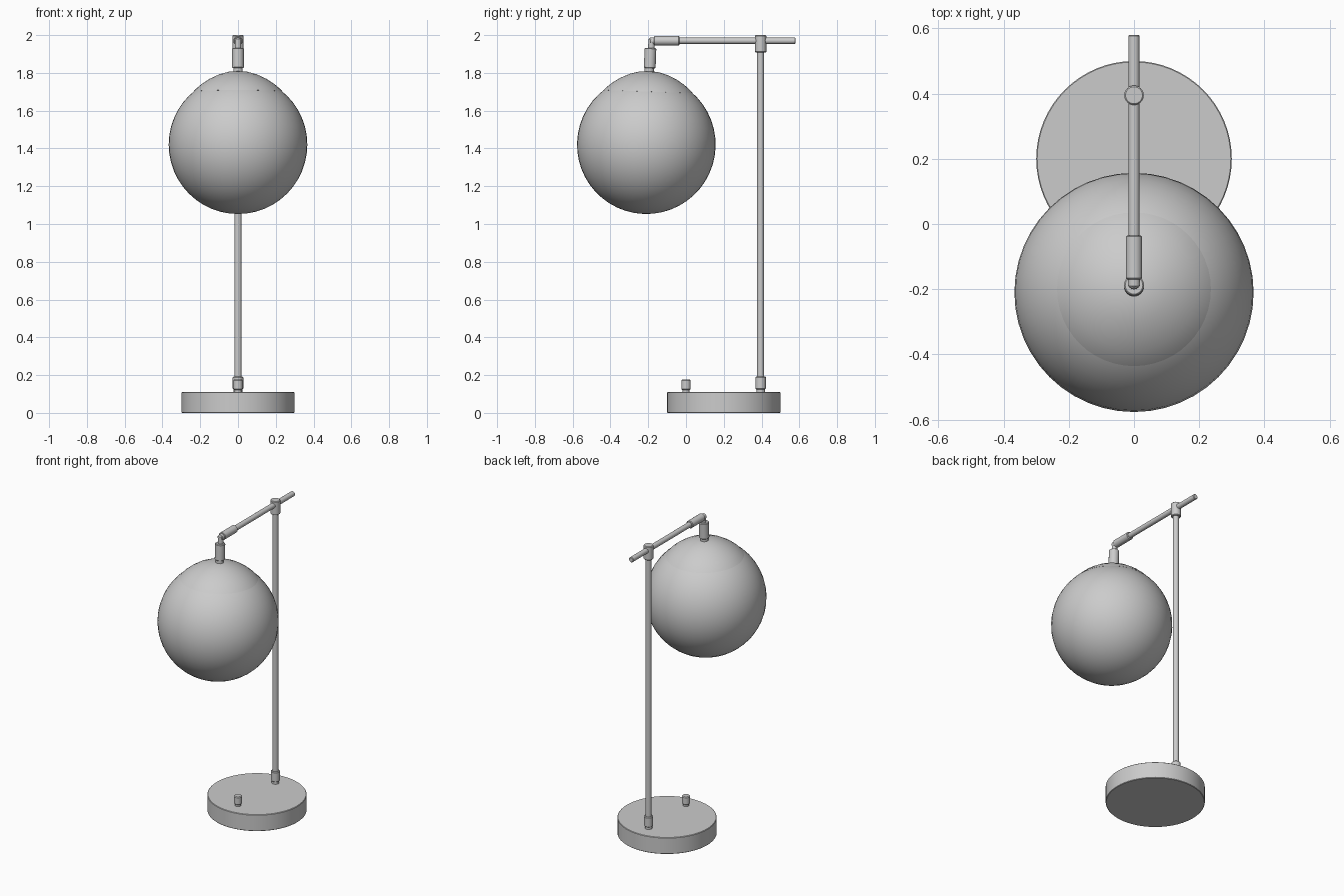
import bpy
import bmesh
import math
from mathutils import Matrix, Vector

cube = bpy.data.objects.get("Cube")
if cube:
    bpy.data.objects.remove(cube, do_unlink=True)

grey = bpy.data.materials.new("plain_grey")
grey.use_nodes = True
colour = (0.6, 0.6, 0.6, 1)
grey.diffuse_color = colour
grey.node_tree.nodes["Principled BSDF"].inputs["Base Color"].default_value = colour


def lathe(name, profile, location, tilt=0, sides=24):
    """Spin (radius, height) points about a z axis, then tilt about x in degrees."""
    bm = bmesh.new()
    verts = [bm.verts.new((r, 0, h)) for r, h in profile]
    edges = [bm.edges.new(pair) for pair in zip(verts, verts[1:])]
    bmesh.ops.spin(bm, geom=verts + edges, axis=(0, 0, 1), cent=(0, 0, 0),
                   angle=math.tau, steps=sides)
    bmesh.ops.remove_doubles(bm, verts=bm.verts, dist=0.0001)
    bmesh.ops.recalc_face_normals(bm, faces=bm.faces)
    bm.transform(Matrix.Rotation(math.radians(tilt), 4, "X"))
    mesh = bpy.data.meshes.new(name)
    bm.to_mesh(mesh)
    bm.free()
    mesh.materials.append(grey)
    obj = bpy.data.objects.new(name, mesh)
    obj.location = location
    bpy.context.collection.objects.link(obj)
    bpy.ops.object.select_all(action="DESELECT")
    obj.select_set(True)
    bpy.context.view_layer.objects.active = obj
    bpy.ops.object.shade_smooth_by_angle(angle=math.radians(40))
    return obj


def rod(name, radius, start, end, bevel=0.003, sides=24):
    """Closed cylinder with softened rims between two points in the x = 0 plane."""
    direction = Vector(end) - Vector(start)
    length = direction.length
    profile = [(0, 0), (radius - bevel, 0), (radius, bevel),
               (radius, length - bevel), (radius - bevel, length), (0, length)]
    tilt = math.degrees(math.atan2(-direction.y, direction.z))
    return lathe(name, profile, start, tilt, sides)


def arc(radius, first, last, steps):
    """Profile points on a circle, measured in degrees from the upward axis."""
    angles = [math.radians(first + (last - first) * i / steps) for i in range(steps + 1)]
    return [(radius * math.sin(a), radius * math.cos(a)) for a in angles]


# Base and switch
rod("base", 0.3, (0, 0.2, 0), (0, 0.2, 0.11), sides=64)
rod("switch_stem", 0.018, (0, 0, 0.1), (0, 0, 0.13))
rod("switch_knob", 0.025, (0, 0, 0.122), (0, 0, 0.176), 0.005)

# Upright pole with its collars
POLE_Y = 0.395
rod("pole", 0.019, (0, POLE_Y, 0.1), (0, POLE_Y, 1.95))
rod("pole_foot", 0.023, (0, POLE_Y, 0.1), (0, POLE_Y, 0.14))
rod("lower_collar", 0.028, (0, POLE_Y, 0.125), (0, POLE_Y, 0.192), 0.004)
rod("upper_collar", 0.03, (0, POLE_Y, 1.908), (0, POLE_Y, 2.0), 0.004)

# Horizontal arm and end sleeve
rod("arm", 0.017, (0, -0.1, 1.97), (0, 0.58, 1.97))
rod("arm_sleeve", 0.025, (0, -0.17, 1.97), (0, -0.035, 1.97), 0.004)

# Elbow joint
rod("elbow_arm_side", 0.019, (0, -0.192, 1.968), (0, -0.15, 1.97))
rod("elbow_head_side", 0.017, (0, -0.184, 1.91), (0, -0.182, 1.984), 0.006)

# Socket, cap and globe share a slight tilt
TILT = -2
rod("socket_neck", 0.025, (0, -0.195, 1.79), (0, -0.193, 1.84))
rod("socket", 0.031, (0, -0.192, 1.825), (0, -0.188, 1.932), 0.004)

GLOBE = (0, -0.21, 1.42)
globe_profile = arc(0.367, 0, 180, 24)
lathe("globe", globe_profile, GLOBE, TILT, 48)

# Shallow dome cap resting on the globe
dome = [(0, 0.39), (0.05, 0.386), (0.1, 0.372), (0.15, 0.349),
        (0.19, 0.323), (0.22, 0.298), (0.236, 0.281), (0.225, 0.279)]
lathe("globe_cap", dome, GLOBE, TILT, 48)
